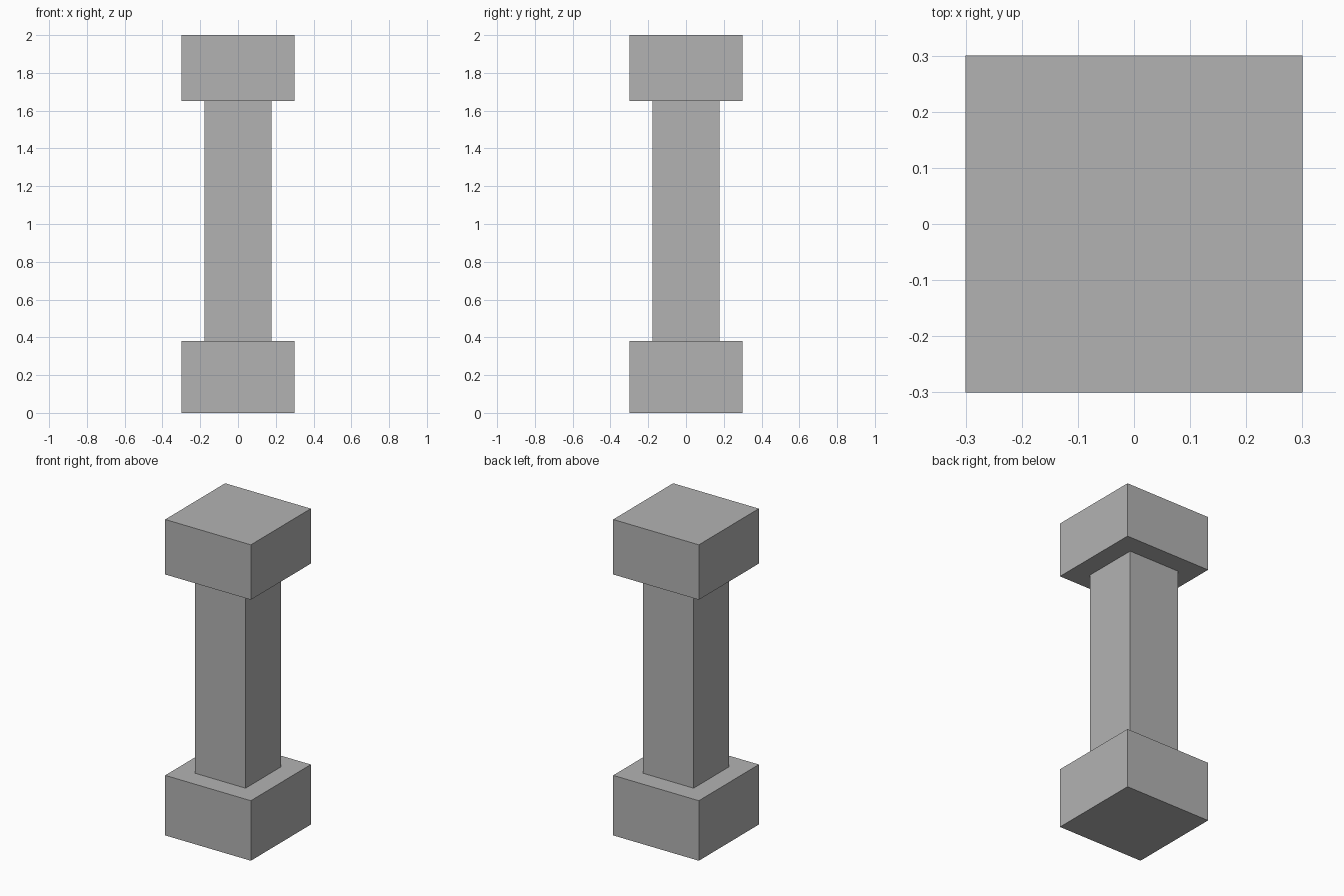
import bpy

cube = bpy.data.objects.get("Cube")
if cube:
    bpy.data.objects.remove(cube, do_unlink=True)

# Single stone colour
stone = bpy.data.materials.new("stone_grey")
stone.use_nodes = True
grey = (0.45, 0.45, 0.45, 1)
stone.diffuse_color = grey
stone.node_tree.nodes["Principled BSDF"].inputs["Base Color"].default_value = grey


def block(name, half_width, bottom, top):
    """Square block centred on the z axis between two heights."""
    bpy.ops.mesh.primitive_cube_add(size=1, location=(0, 0, (bottom + top) / 2))
    obj = bpy.context.object
    obj.name = obj.data.name = name
    obj.scale = (2 * half_width, 2 * half_width, top - bottom)
    bpy.ops.object.transform_apply(location=False, rotation=False, scale=True)
    obj.data.materials.append(stone)
    return obj


# Square pillar: base, shaft and capital
block("pillar_base", 0.3, 0, 0.38)
block("pillar_shaft", 0.178, 0.38, 1.652)
block("pillar_capital", 0.3, 1.652, 2)
